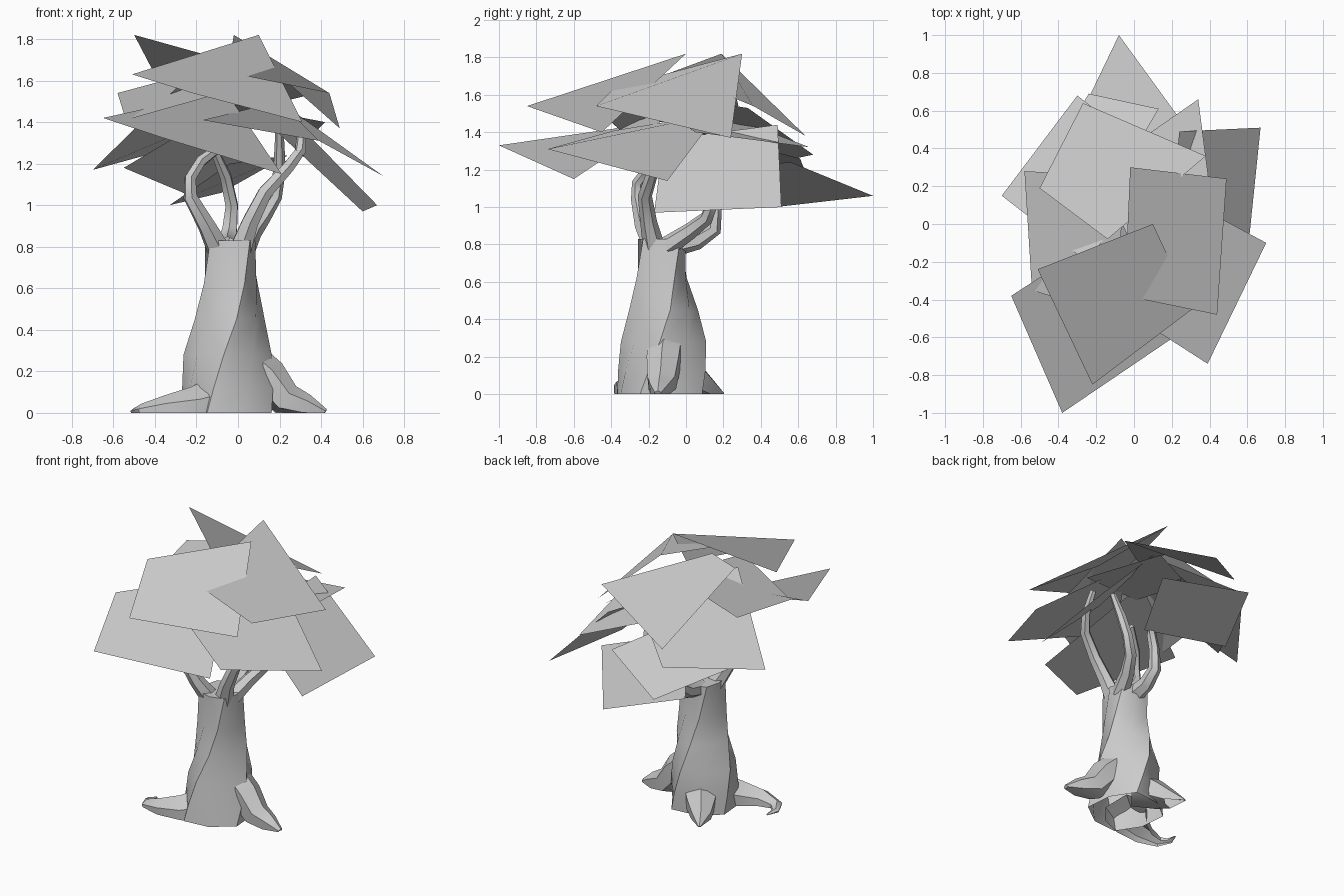
import bpy, math
from mathutils import Vector


def make(name, verts, faces, angle=50):
    me = bpy.data.meshes.new(name)
    me.from_pydata(verts, [], faces)
    me.update()
    ob = bpy.data.objects.new(name, me)
    bpy.context.collection.objects.link(ob)
    bpy.ops.object.select_all(action='DESELECT')
    ob.select_set(True)
    bpy.context.view_layer.objects.active = ob
    bpy.ops.object.shade_smooth_by_angle(angle=math.radians(angle))
    return ob


def loft(name, rings):
    # skin a list of equal-length vertex rings, leaving the underside on the ground open
    n = len(rings[0])
    verts = [v for r in rings for v in r]
    faces = [(i * n + j, i * n + (j + 1) % n, (i + 1) * n + (j + 1) % n, (i + 1) * n + j)
             for i in range(len(rings) - 1) for j in range(n)]
    faces.append(tuple(range(len(verts) - n, len(verts))))
    faces = [f for f in faces if max(verts[i][2] for i in f) > 1e-4]
    return make(name, verts, faces)


def limb(name, path, sides=6):
    # tapered tube along (x, y, z, radius) points, clipped flat at the ground
    pts = [Vector(p[:3]) for p in path]
    rings = []
    u = None
    for i, p in enumerate(pts):
        t = (pts[min(i + 1, len(pts) - 1)] - pts[max(i - 1, 0)]).normalized()
        # carry the cross-section along the path without twisting it
        u = Vector((0, 0, 1)).cross(t) if u is None else u - t * u.dot(t)
        u.normalize()
        w = t.cross(u)
        ring = []
        for k in range(sides):
            a = 2 * math.pi * k / sides + math.pi / 2
            v = p + (u * math.cos(a) + w * math.sin(a)) * path[i][3]
            ring.append((v.x, v.y, max(v.z, 0)))
        rings.append(ring)
    return loft(name, rings)


# twisted trunk: z, centre x, centre y, radius x, radius y, twist
trunk = [(0, -.05, -.14, .225, .24, 0), (.12, -.05, -.13, .22, .235, 8),
         (.28, -.05, -.12, .205, .22, 20), (.45, -.04, -.12, .165, .18, 36),
         (.62, -.035, -.13, .14, .145, 52), (.83, -.038, -.13, .13, .135, 70)]
rings = []
for z, cx, cy, rx, ry, tw in trunk:
    ring = []
    for k in range(8):
        a = math.radians(45 * k + tw + 20)
        f = 1.04 if k % 2 else 0.93
        ring.append((cx + rx * f * math.cos(a), cy + ry * f * math.sin(a), z))
    rings.append(ring)
loft("trunk", rings)

# roots
limb("root_left", [(-.1, -.2, .03, .15), (-.22, -.28, .01, .115), (-.35, -.32, .01, .075),
                   (-.46, -.31, .0, .045), (-.495, -.25, .0, .025), (-.48, -.18, .0, .006)])
limb("root_right", [(.06, -.11, .24, .1), (.14, -.12, .17, .1), (.23, -.13, .06, .085),
                    (.33, -.14, .03, .06), (.42, -.15, .0, .02)])
limb("root_back", [(-.08, -.04, .12, .12), (-.14, .04, .07, .1),
                   (-.19, .11, .03, .07), (-.24, .2, .0, .008)])

# branches
limb("branch_front_left", [(-.09, -.17, .78, .06), (-.15, -.23, .9, .045), (-.23, -.26, 1.04, .035),
                           (-.23, -.26, 1.13, .03), (-.18, -.2, 1.21, .028), (-.06, -.1, 1.3, .02)])
limb("branch_front_right", [(.01, -.17, .78, .06), (.06, -.2, .92, .045), (.13, -.22, 1.06, .038),
                            (.24, -.18, 1.18, .032), (.3, -.1, 1.26, .028), (.31, -.02, 1.38, .02)])
limb("branch_back_left", [(-.05, -.08, .79, .06), (-.05, .06, .82, .048), (-.04, .15, .88, .04),
                          (-.03, .16, 1.0, .033), (-.06, .1, 1.14, .03), (-.12, .02, 1.28, .02)])
limb("branch_back_right", [(.03, -.1, .79, .055), (.07, .02, .87, .045), (.12, .11, .94, .038),
                           (.18, .15, 1.04, .032), (.2, .12, 1.17, .03), (.2, .04, 1.36, .02)])

# foliage: overlapping bent cards, four corners each
upper = {
    "front": [(.1, 0, 1.82), (-.51, -.24, 1.63), (-.22, -.85, 1.54), (.31, -.45, 1.4)],
    "right": [(-.02, .3, 1.82), (-.05, -.38, 1.64), (.44, -.48, 1.54), (.49, .24, 1.37)],
    "back": [(-.5, .19, 1.82), (-.14, -.08, 1.72), (.38, .36, 1.54), (-.27, .64, 1.38)],
    "left": [(-.58, .28, 1.54), (-.54, -.35, 1.41), (-.08, -.5, 1.54), (-.06, .25, 1.68)],
    "back_right": [(-.15, .32, 1.45), (-.1, -.1, 1.5), (.42, .05, 1.4), (.34, .66, 1.32)]}
lower = {
    "front_left": [(-.65, -.38, 1.42), (-.38, -1, 1.33), (.21, -.6, 1.15), (-.06, 0, 1.55)],
    "front_right": [(.39, -.74, 1.31), (.7, -.1, 1.14), (.2, .17, 1.5), (-.17, -.38, 1.41)],
    "right": [(.6, -.17, .97), (.67, .51, 1), (.24, .49, 1.44), (.18, -.12, 1.36)],
    "back": [(-.33, .48, 1), (-.04, .05, 1.2), (.24, .56, 1.24), (-.08, 1, 1.06)],
    "back_left": [(-.7, .15, 1.17), (-.25, -.2, 1.61), (.15, .33, 1.53), (-.3, .68, 1.28)],
    "back_inner": [(.13, .61, 1.26), (-.24, .69, 1.05), (-.55, .15, 1.18), (-.18, .07, 1.4)]}
for tier, cards in (("upper", upper), ("lower", lower)):
    for side, corners in cards.items():
        make(f"leaf_{tier}_{side}", corners, [(0, 1, 2, 3)])
